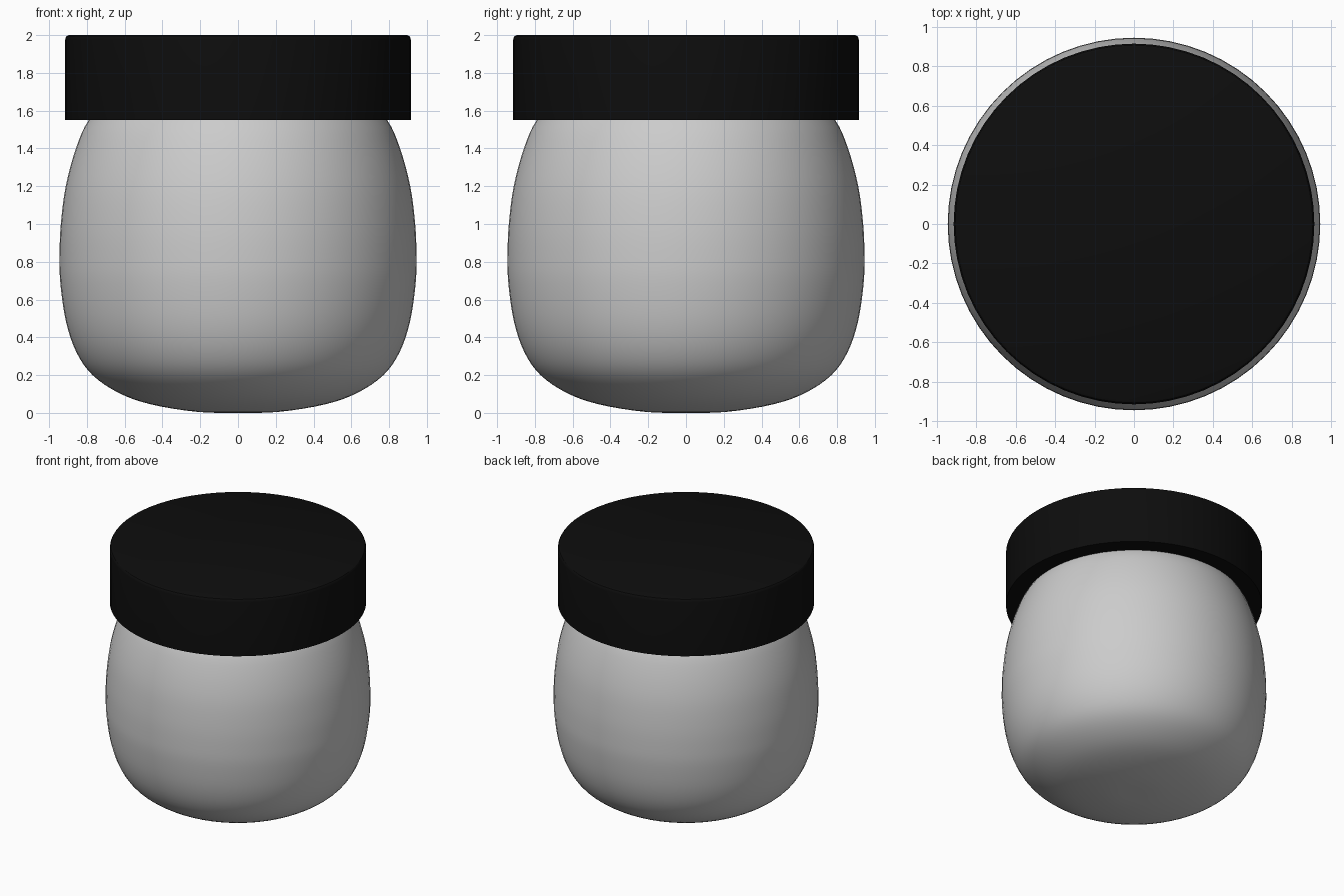
import bpy, math
from mathutils import Vector

if "Cube" in bpy.data.objects:
    bpy.data.objects.remove(bpy.data.objects["Cube"])

SIDES = 64


def smooth_profile(pts, steps=4):
    """Catmull-Rom curve through the (radius, height) points."""
    p = [Vector(q) for q in pts]
    p = [Vector((-p[1].x, p[1].y))] + p + [Vector((-p[-2].x, p[-2].y))]
    out = []
    for a, b, c, d in zip(p, p[1:], p[2:], p[3:]):
        for i in range(steps):
            t = i / steps
            out.append(0.5 * (2 * b + (c - a) * t + (2 * a - 5 * b + 4 * c - d) * t * t
                              + (3 * b - a - 3 * c + d) * t ** 3))
    return [(max(v.x, 0), max(v.y, 0)) for v in out] + [tuple(pts[-1])]


def lathe(name, profile):
    """Revolve a profile that starts and ends on the z axis."""
    rings = profile[1:-1]
    verts = [(0, 0, profile[0][1]), (0, 0, profile[-1][1])]
    for r, z in rings:
        for i in range(SIDES):
            a = 2 * math.pi * i / SIDES
            verts.append((r * math.cos(a), r * math.sin(a), z))
    last = 2 + (len(rings) - 1) * SIDES
    faces = []
    for i in range(SIDES):
        j = (i + 1) % SIDES
        faces += [(0, 2 + j, 2 + i), (1, last + i, last + j)]
        for k in range(len(rings) - 1):
            n = 2 + k * SIDES
            faces.append((n + i, n + j, n + SIDES + j, n + SIDES + i))
    mesh = bpy.data.meshes.new(name)
    mesh.from_pydata(verts, [], faces)
    ob = bpy.data.objects.new(name, mesh)
    bpy.context.collection.objects.link(ob)
    bpy.ops.object.select_all(action='DESELECT')
    ob.select_set(True)
    bpy.context.view_layer.objects.active = ob
    bpy.ops.object.shade_smooth_by_angle(angle=math.radians(30))
    return ob


# Rounded jar body, its shoulder closing inside the lid
lathe("jar_body", smooth_profile([
    (0, 0), (0.22, 0.006), (0.46, 0.045), (0.63, 0.105), (0.77, 0.2),
    (0.855, 0.32), (0.91, 0.48), (0.94, 0.68), (0.945, 0.83), (0.938, 1.0),
    (0.912, 1.2), (0.858, 1.4), (0.79, 1.55), (0.66, 1.69), (0.4, 1.78), (0, 1.8)]))

# Black screw lid with a small rounded top edge
lid = lathe("lid", [(0, 1.55), (0.915, 1.55), (0.915, 1.975), (0.913, 1.986),
                    (0.907, 1.995), (0.896, 2.0), (0, 2.0)])
black = bpy.data.materials.new("black_plastic")
black.diffuse_color = (0.004, 0.004, 0.004, 1)
black.use_nodes = True
black.node_tree.nodes["Principled BSDF"].inputs["Base Color"].default_value = black.diffuse_color
lid.data.materials.append(black)
